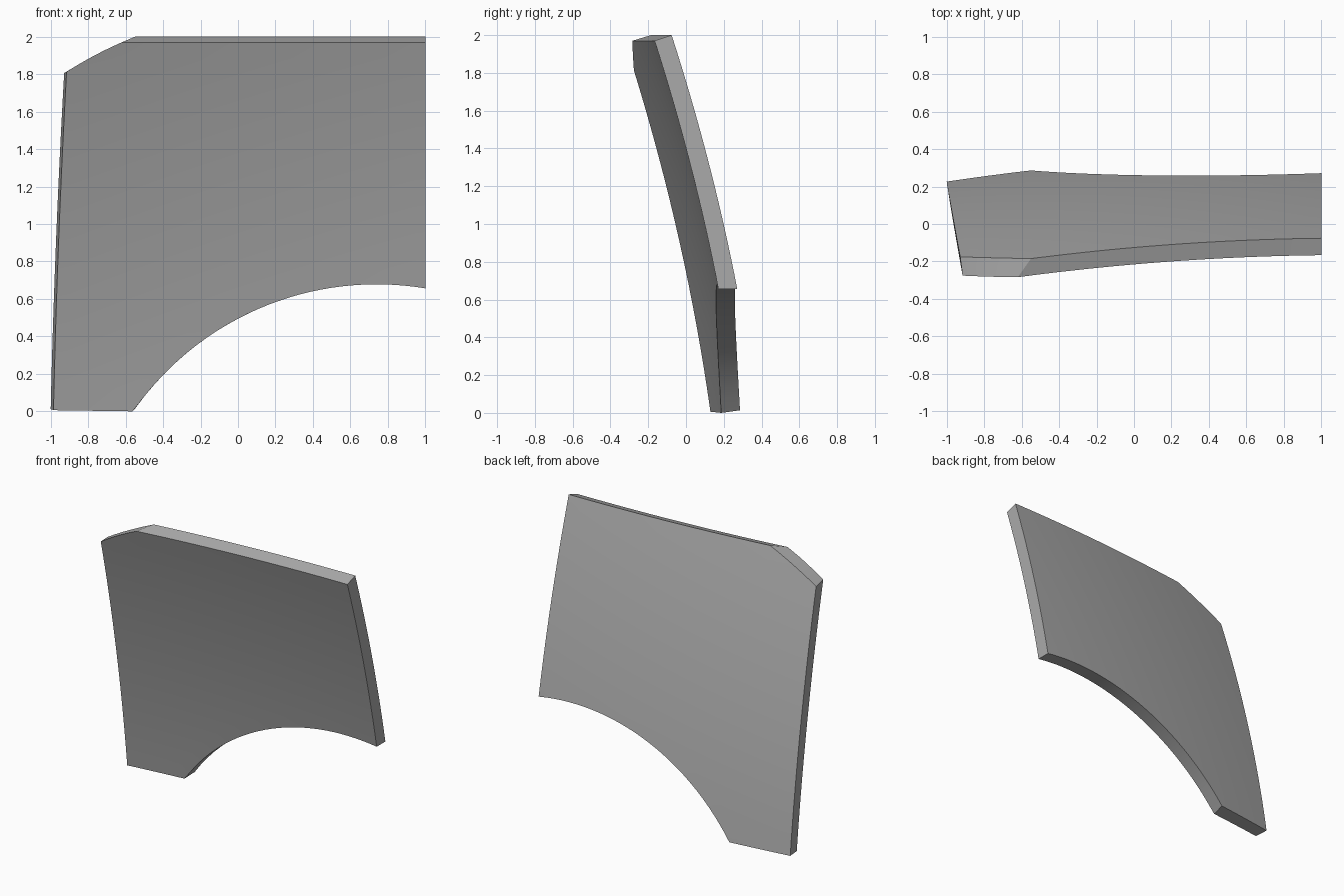
import bpy, bmesh, math

cube = bpy.data.objects.get("Cube")
if cube:
    bpy.data.objects.remove(cube, do_unlink=True)

THICK = 0.1
ROWS = 16
COLS_A, COLS_B = 6, 28   # columns left and right of the top corner


def lerp(a, b, t):
    return a + (b - a) * t


def surface(x, z):
    """Depth of the front skin: bowed across and leaning forward."""
    return 0.278 - 0.0375 * (1 - x) ** 2 - (0.137 - 0.006 * x) * z - 0.048 * z * z


def arch(x):
    """Height of the round lower cut-out."""
    return 0.678 - 1.585 + math.sqrt(1.585 ** 2 - (x - 0.74) ** 2)


def skin(bm, foot, heel_x, shoulder, corner, depth):
    """Grid of vertices between the lower and the upper outline."""
    heel = (heel_x, max(arch(heel_x), 0))
    grid = []
    for i in range(COLS_A + COLS_B + 1):
        if i <= COLS_A:      # flat foot below, sloping shoulder above
            t = i / COLS_A
            low = [lerp(foot[k], heel[k], t) for k in (0, 1)]
            top = [lerp(shoulder[k], corner[k], t) for k in (0, 1)]
            top[1] += 0.03 * t * (1 - t)
        else:                # arch below, level edge above
            t = (i - COLS_A) / COLS_B
            x = lerp(heel_x, 1, t)
            low = (x, arch(x))
            top = (lerp(corner[0], 1, t), corner[1])
        column = []
        for j in range(ROWS + 1):
            s = j / ROWS
            bow = 0.03 * s * (1 - s) * max(0, 1 - i / COLS_A)
            x, z = lerp(low[0], top[0], s) - bow, lerp(low[1], top[1], s)
            column.append(bm.verts.new((x, surface(x, z) + depth, z)))
        grid.append(column)
    return grid


def rim(grid):
    """Closed loop of border vertices."""
    return ([c[0] for c in grid] + grid[-1][1:]
            + [c[-1] for c in grid[-2::-1]] + grid[0][-2:0:-1])


# Curved panel: two skins joined by a rim
bm = bmesh.new()
front = skin(bm, (-0.985, 0.006), -0.563, (-0.915, 1.813), (-0.62, 1.97), 0)
back = skin(bm, (-1.0, 0.012), -0.55, (-0.928, 1.806), (-0.55, 2.0), THICK)
for g in (front, back):
    for a, b in zip(g, g[1:]):
        for j in range(ROWS):
            bm.faces.new((a[j], b[j], b[j + 1], a[j + 1]))
fr, br = rim(front), rim(back)
for i in range(len(fr)):
    bm.faces.new((fr[i - 1], fr[i], br[i], br[i - 1]))
bmesh.ops.recalc_face_normals(bm, faces=bm.faces)

mesh = bpy.data.meshes.new("curved_panel")
bm.to_mesh(mesh)
bm.free()
panel = bpy.data.objects.new("curved_panel", mesh)
bpy.context.collection.objects.link(panel)

# Plain grey finish
grey = bpy.data.materials.new("plain_grey")
grey.use_nodes = True
color = (0.4, 0.4, 0.4, 1)
grey.diffuse_color = color
grey.node_tree.nodes["Principled BSDF"].inputs["Base Color"].default_value = color
mesh.materials.append(grey)

bpy.ops.object.select_all(action='DESELECT')
panel.select_set(True)
bpy.context.view_layer.objects.active = panel
bpy.ops.object.shade_smooth_by_angle(angle=math.radians(20))
